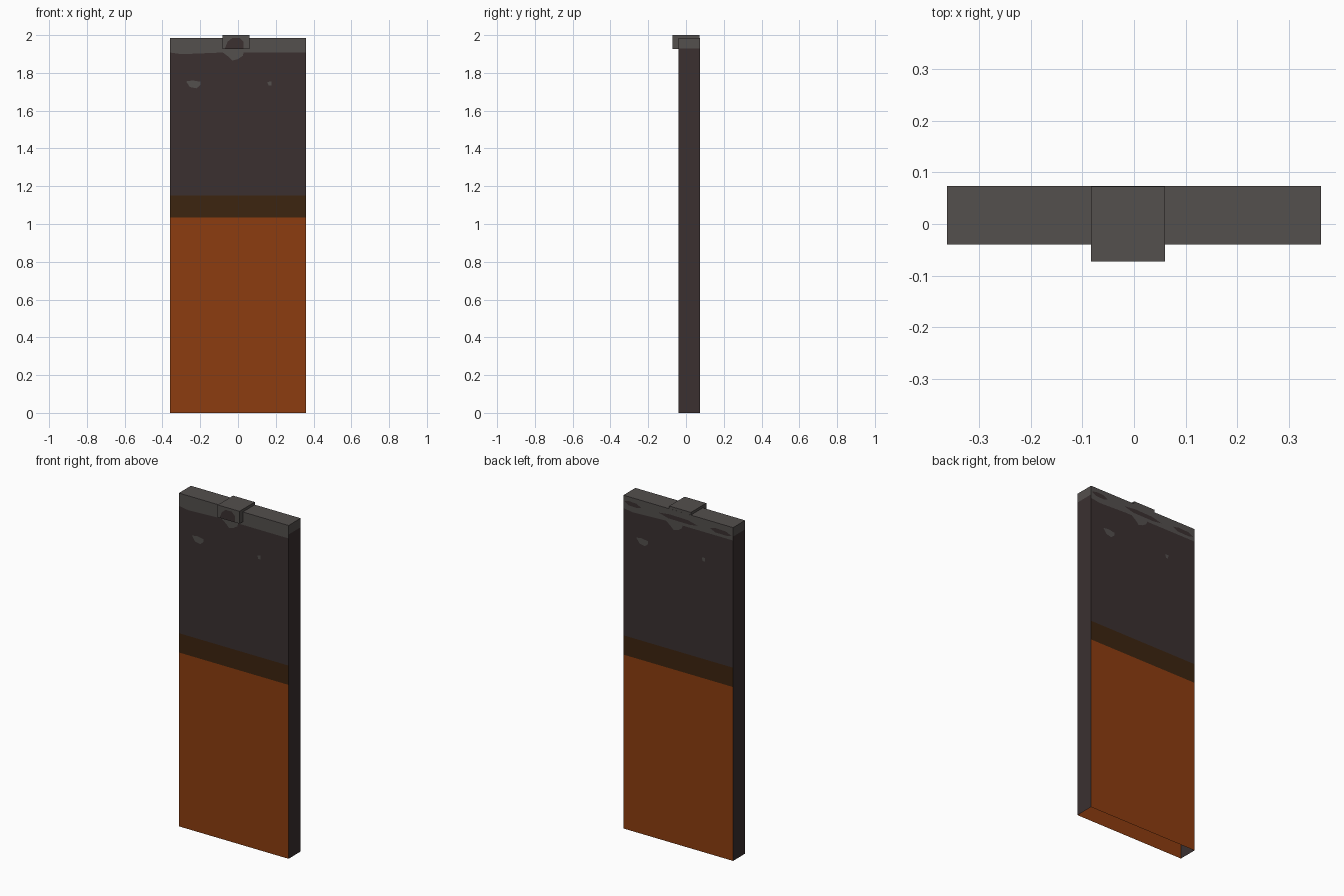
import bpy, bmesh

if "Cube" in bpy.data.objects:
    bpy.data.objects.remove(bpy.data.objects["Cube"])

def mat(name, rgb):
    m = bpy.data.materials.new(name)
    m.diffuse_color = (*rgb, 1)
    m.use_nodes = True
    m.node_tree.nodes["Principled BSDF"].inputs["Base Color"].default_value = m.diffuse_color
    return m

GREY = mat("worn_grey", (0.088, 0.079, 0.075))
DARK = mat("dark_brown_grey", (0.043, 0.030, 0.030))
BAND = mat("dark_band_brown", (0.046, 0.018, 0.005))
RUST = mat("rust_orange", (0.265, 0.046, 0.005))
MATS = [GREY, DARK, BAND, RUST]

def finish(bm, name, mats):
    me = bpy.data.meshes.new(name)
    bm.to_mesh(me)
    bm.free()
    for m in mats:
        me.materials.append(m)
    ob = bpy.data.objects.new(name, me)
    bpy.context.collection.objects.link(ob)
    return ob

def box(x0, x1, y0, y1, z0, z1):
    bm = bmesh.new()
    bmesh.ops.create_cube(bm, size=1)
    for v in bm.verts:
        v.co = (x1 if v.co.x > 0 else x0, y1 if v.co.y > 0 else y0, z1 if v.co.z > 0 else z0)
    bm.normal_update()
    return bm

FRONT, BACK, HALF = -0.04, 0.073, 0.361

# Hanging panel: open at the bottom, coloured in bands by height
bm = box(-HALF, HALF, FRONT, BACK, 0, 1.984)
bmesh.ops.delete(bm, geom=[f for f in bm.faces if f.normal.z < -0.5], context='FACES_ONLY')
for z in (1.035, 1.15, 1.907, 1.93):
    bmesh.ops.bisect_plane(bm, geom=bm.verts[:] + bm.edges[:] + bm.faces[:],
                           plane_co=(0, 0, z), plane_no=(0, 0, 1))
bm.normal_update()
for f in bm.faces:
    z = f.calc_center_median().z
    if abs(f.normal.x) > 0.5:
        f.material_index = 0 if z > 1.93 else 1
    else:
        f.material_index = 0 if z > 1.907 else 1 if z > 1.15 else 2 if z > 1.035 else 3
finish(bm, "hanging_panel", MATS)

# Clip block on the top edge
finish(box(-0.083, 0.06, -0.072, 0.0725, 1.926, 2.0), "top_clip", [GREY])

def patch(name, pts, y, m, flip=False):
    """Flat painted patch in the x-z plane; flip mirrors it for the back."""
    bm = bmesh.new()
    f = bm.faces.new([bm.verts.new((-x if flip else x, y, z)) for x, z in pts])
    bm.normal_update()
    if (f.normal.y > 0) != flip:
        f.normal_flip()
    finish(bm, name, [m])

# Worn patches, repeated on front and back
WORN = {
    "worn_dip": [(-0.08, 1.908), (-0.05, 1.885), (-0.03, 1.865), (0.0, 1.873), (0.025, 1.89), (0.03, 1.908)],
    "worn_spot_large": [(-0.275, 1.755), (-0.255, 1.725), (-0.22, 1.718), (-0.2, 1.735), (-0.198, 1.753), (-0.24, 1.76)],
    "worn_spot_small": [(0.155, 1.752), (0.162, 1.732), (0.176, 1.732), (0.178, 1.755)],
    "worn_edge": [(-0.36, 1.908), (-0.3, 1.899), (-0.2, 1.903), (-0.08, 1.908)],
}
for name, pts in WORN.items():
    patch(name + "_front", pts, FRONT - 0.001, GREY)
    patch(name + "_back", pts, BACK + 0.001, GREY, True)

# Dark scuffs on the back of the top edge
for i, (x, w, z) in enumerate([(-0.3, 0.055, 1.946), (0.0, 0.13, 1.939), (0.28, 0.072, 1.938)]):
    pts = [(x - w, z + 0.004), (x - w * 0.5, z - 0.013), (x + w * 0.6, z - 0.014),
           (x + w, z - 0.006), (x + w * 0.5, z + 0.01), (x - w * 0.4, z + 0.013)]
    patch(f"dark_scuff_{i}", pts, BACK + 0.001, DARK, True)

# Dark recess painted on the clip front
patch("clip_dark_mark", [(-0.07, 1.927), (0.03, 1.927), (0.03, 1.965), (0.01, 1.985),
                         (-0.03, 1.985), (-0.055, 1.965)], -0.073, DARK)
